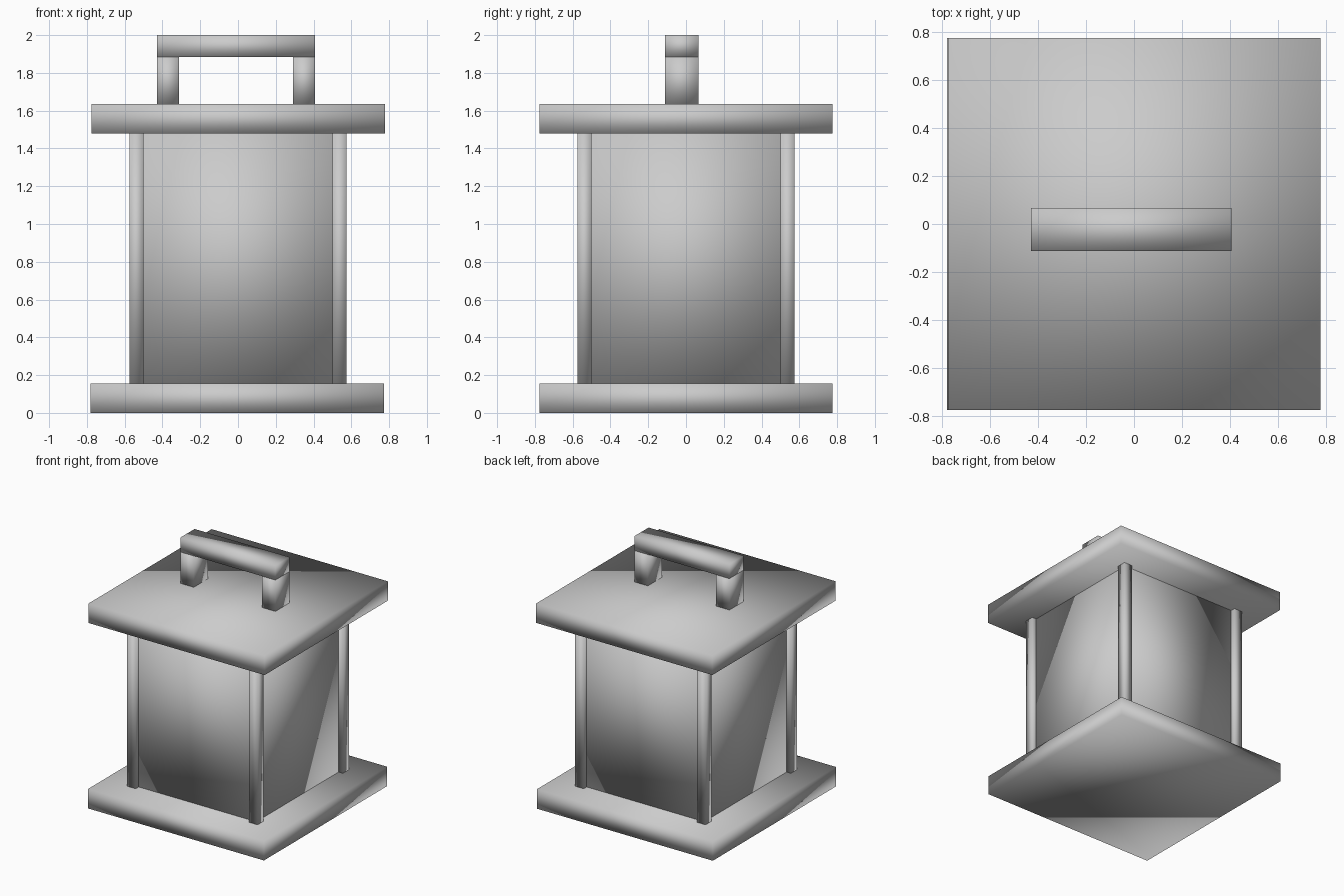
import bpy
import bmesh
from mathutils import Vector

if "Cube" in bpy.data.objects:
    bpy.data.objects.remove(bpy.data.objects["Cube"], do_unlink=True)

# One plain grey for the whole lantern
grey = bpy.data.materials.new("plain_grey")
grey.use_nodes = True
colour = (0.6, 0.6, 0.6, 1)
grey.diffuse_color = colour
grey.node_tree.nodes["Principled BSDF"].inputs["Base Color"].default_value = colour


def block(name, low, high):
    """Soft-shaded box between two opposite corners."""
    low, high = Vector(low), Vector(high)
    bm = bmesh.new()
    bmesh.ops.create_cube(bm, size=1)
    bmesh.ops.scale(bm, vec=high - low, verts=bm.verts)
    bmesh.ops.translate(bm, vec=(low + high) / 2, verts=bm.verts)
    for face in bm.faces:
        face.smooth = True
    mesh = bpy.data.meshes.new(name)
    bm.to_mesh(mesh)
    bm.free()
    mesh.materials.append(grey)
    obj = bpy.data.objects.new(name, mesh)
    bpy.context.collection.objects.link(obj)
    return obj


BASE_TOP, ROOF_BOTTOM, ROOF_TOP, GRIP_BOTTOM = 0.155, 1.48, 1.635, 1.885
CORE, POST_IN, POST_OUT = 0.5375, 0.5, 0.575

# Base, body and roof
block("base", (-0.78, -0.776, 0), (0.772, 0.776, BASE_TOP))
block("body", (-CORE, -CORE, BASE_TOP), (CORE, CORE, ROOF_BOTTOM))
block("roof", (-0.776, -0.776, ROOF_BOTTOM), (0.778, 0.776, ROOF_TOP))

# Corner posts
for side, sx in (("left", 1), ("right", -1)):
    for end, sy in (("front", -1), ("back", 1)):
        xs = sorted((sx * POST_IN, sx * POST_OUT))
        ys = sorted((sy * POST_IN, sy * POST_OUT))
        block(f"{end}_{side}_post", (xs[0], ys[0], BASE_TOP), (xs[1], ys[1], ROOF_BOTTOM))

# Carrying handle, slightly off centre
FRONT, BACK = -0.112, 0.067
block("handle_grip", (-0.43, FRONT, GRIP_BOTTOM), (0.408, BACK, 2))
for side, x in (("right", -0.43), ("left", 0.29)):
    block(f"{side}_handle_leg", (x, FRONT, ROOF_TOP), (x + 0.118, BACK, GRIP_BOTTOM))
